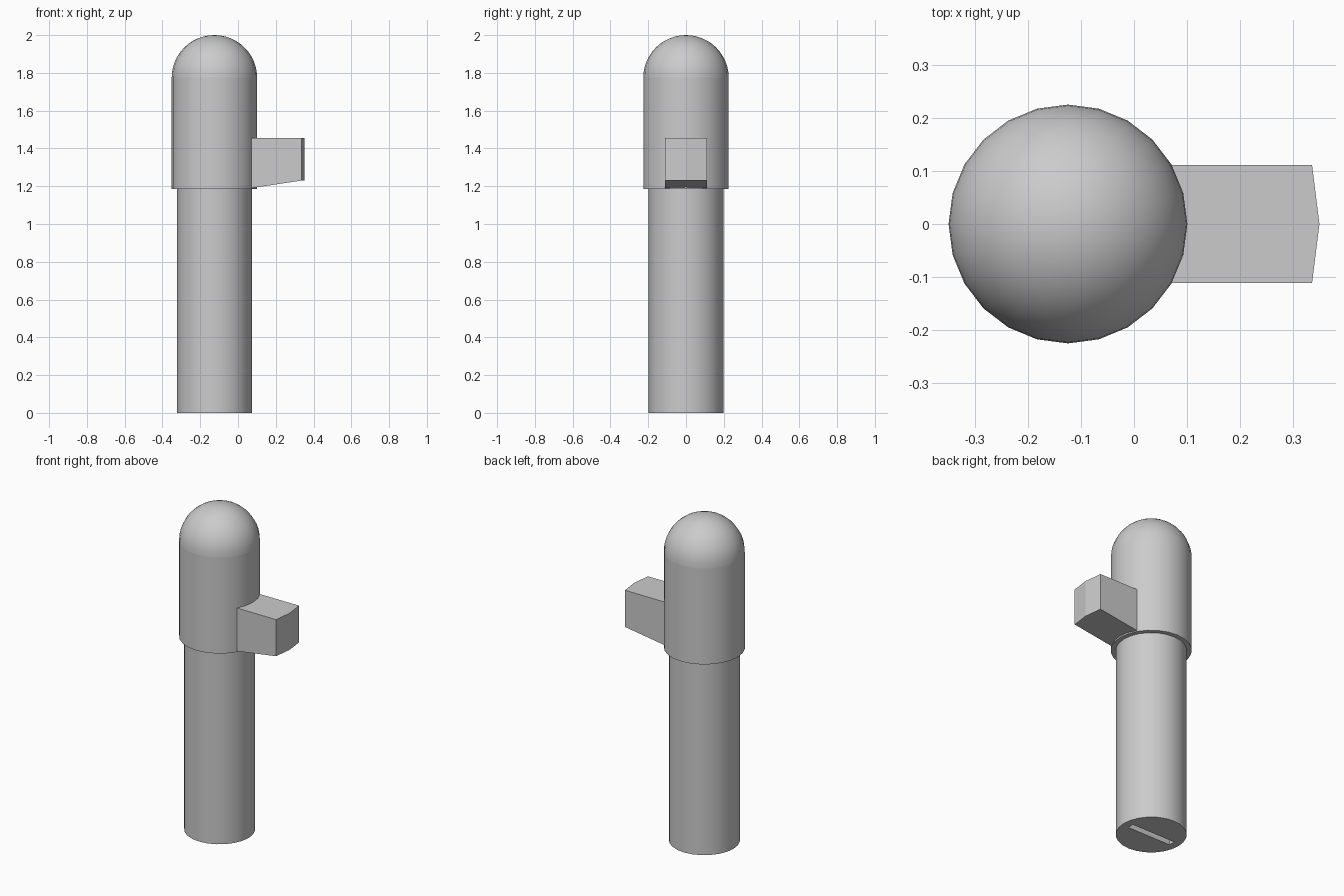
import bpy, bmesh
from math import sin, cos, pi, radians
from mathutils import Matrix

if "Cube" in bpy.data.objects:
    bpy.data.objects.remove(bpy.data.objects["Cube"])

AXIS_X = -0.125
SIDES = 24

grey = bpy.data.materials.new("plain grey")
grey.use_nodes = True
grey.diffuse_color = (0.6, 0.6, 0.6, 1)
grey.node_tree.nodes["Principled BSDF"].inputs["Base Color"].default_value = (0.6, 0.6, 0.6, 1)


def make_object(name, bm, x=0.0):
    bmesh.ops.remove_doubles(bm, verts=bm.verts, dist=1e-5)
    bmesh.ops.recalc_face_normals(bm, faces=bm.faces)
    mesh = bpy.data.meshes.new(name)
    bm.to_mesh(mesh)
    bm.free()
    mesh.materials.append(grey)
    obj = bpy.data.objects.new(name, mesh)
    obj.location.x = x
    bpy.context.collection.objects.link(obj)
    return obj


def select_only(obj):
    bpy.ops.object.select_all(action='DESELECT')
    obj.select_set(True)
    bpy.context.view_layer.objects.active = obj


def smooth(obj):
    select_only(obj)
    bpy.ops.object.shade_smooth_by_angle(angle=radians(35))


def lathe(name, profile):
    """Revolve (radius, height) points about the main axis."""
    bm = bmesh.new()
    verts = [bm.verts.new((r, 0, z)) for r, z in profile]
    edges = [bm.edges.new(pair) for pair in zip(verts, verts[1:])]
    bmesh.ops.spin(bm, geom=verts + edges, cent=(0, 0, 0), axis=(0, 0, 1),
                   angle=2 * pi, steps=SIDES)
    return make_object(name, bm, AXIS_X)


# Long round shaft with a narrow slot cut in its base
shaft = lathe("shaft", [(0, 0), (0.198, 0), (0.198, 1.2), (0, 1.2)])
bm = bmesh.new()
bmesh.ops.create_cube(bm, size=1, matrix=Matrix.Diagonal((0.3, 0.04, 0.2, 1)))
cutter = make_object("slot_cutter", bm, AXIS_X)
cutter.hide_render = True
cut = shaft.modifiers.new("slot", 'BOOLEAN')
cut.operation = 'DIFFERENCE'
cut.solver = 'EXACT'
cut.object = cutter
select_only(shaft)
bpy.ops.object.modifier_apply(modifier=cut.name)
bpy.data.objects.remove(cutter)
smooth(shaft)

# Wider housing around the top of the shaft
R, BASE, SHOULDER = 0.226, 1.185, 1.775
smooth(lathe("housing", [(0.19, BASE), (R, BASE), (R, SHOULDER)]))

# Hemispherical cap
STEPS = 12
arc = [i * pi / 2 / STEPS for i in range(STEPS + 1)]
smooth(lathe("dome", [(R * cos(a), SHOULDER + (2 - SHOULDER) * sin(a)) for a in arc]))

# Side lug: pointed outer end and a sloping underside
bm = bmesh.new()
outline = [(0.05, -0.112), (0.337, -0.112), (0.351, 0), (0.337, 0.112), (0.05, 0.112)]
top = [bm.verts.new((x, y, 1.455)) for x, y in outline]
bottom = [bm.verts.new((x, y, 1.187 if x < 0.1 else 1.23)) for x, y in outline]
bm.faces.new(top)
bm.faces.new((bottom[0], bottom[1], bottom[3], bottom[4]))
bm.faces.new(bottom[1:4])
for i in range(5):
    j = (i + 1) % 5
    bm.faces.new((top[i], top[j], bottom[j], bottom[i]))
make_object("side_lug", bm)
